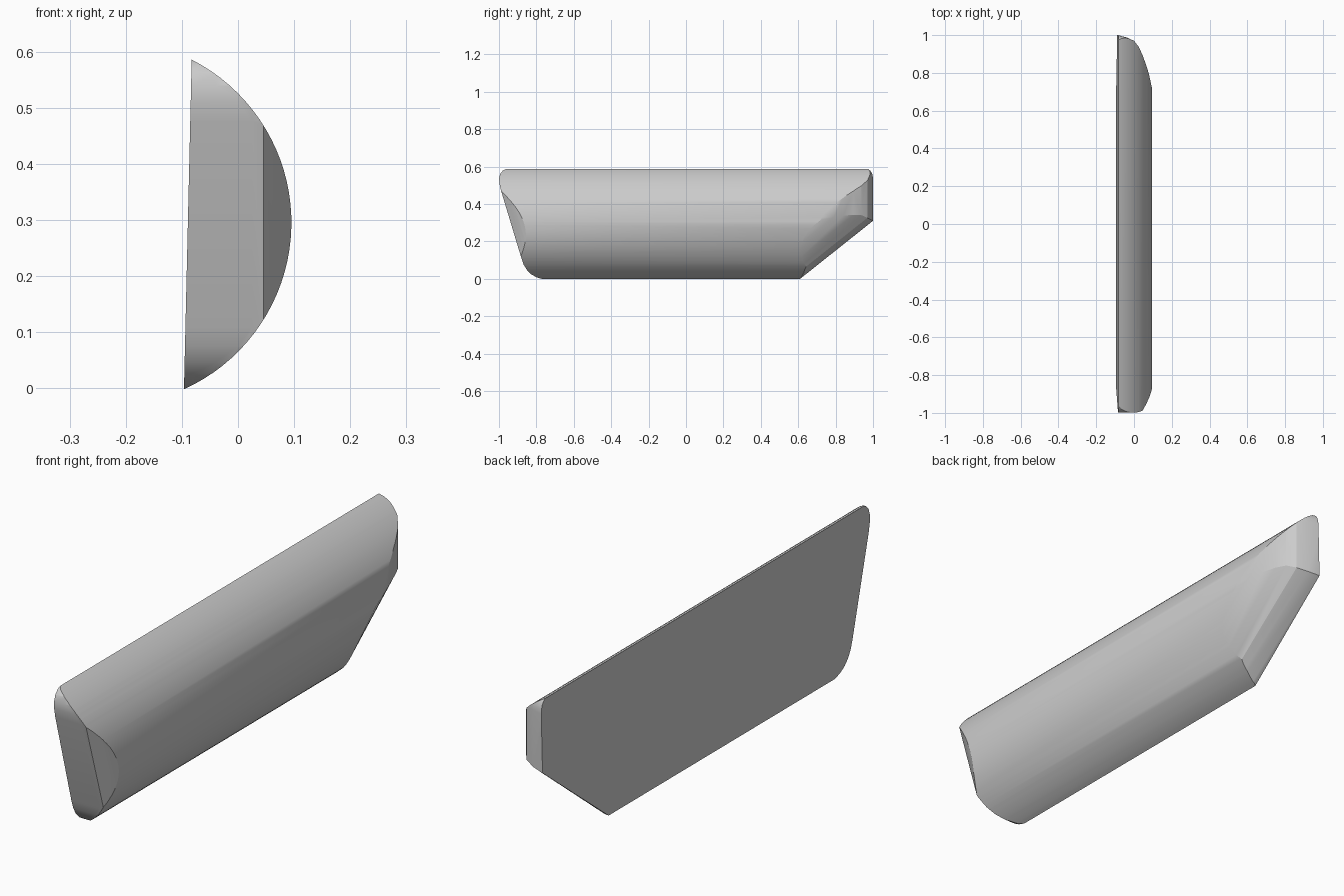
import bpy, bmesh, math

if "Cube" in bpy.data.objects:
    bpy.data.objects.remove(bpy.data.objects["Cube"])


def loft(name, rings):
    """Closed solid skinned through a list of equal-length rings."""
    bm = bmesh.new()
    vs = [[bm.verts.new(p) for p in r] for r in rings]
    n = len(vs[0])
    for a, b in zip(vs, vs[1:]):
        for i in range(n):
            j = (i + 1) % n
            bm.faces.new((a[i], a[j], b[j], b[i]))
    bm.faces.new(vs[0])
    bm.faces.new(vs[-1])
    bmesh.ops.recalc_face_normals(bm, faces=bm.faces)
    me = bpy.data.meshes.new(name)
    bm.to_mesh(me)
    bm.free()
    ob = bpy.data.objects.new(name, me)
    bpy.context.collection.objects.link(ob)
    return ob


# Domed bar: circular-segment cross-section with a slightly tilted flat back
R, CX, CZ = 0.3262, -0.231, 0.2955
a0 = math.atan2(0.0 - CZ, -0.097 - CX)
a1 = math.atan2(0.587 - CZ, -0.082 - CX)
N = 36
arc = []
for i in range(N + 1):
    a = a0 + (a1 - a0) * i / N
    arc.append((CX + R * math.cos(a), CZ + R * math.sin(a)))
bar = loft("domed_bar", [[(x, y, z) for x, z in arc] for y in (-1.1, 1.1)])


# End-shaping solid: side outline whose ends draw in towards the dome
def fillet(p, c, q, n=6):
    pts = []
    for i in range(n + 1):
        t = i / n
        pts.append(tuple((1 - t) ** 2 * u + 2 * t * (1 - t) * v + t * t * w
                         for u, v, w in zip(p, c, q)))
    return pts


def outline(x, front, back, slant):
    zc = (0.39 - back + slant) * 0.795
    pts = [(0.604 - slant, -0.005), (1 - back, zc)]
    pts += [(y - back, z) for y, z in
            fillet((1.0, 0.535), (1.0, 0.592), (0.945, 0.592))]
    pts += [(y + front, z) for y, z in
            fillet((-0.93, 0.592), (-1.025, 0.592), (-0.99, 0.475))]
    pts += [(y + front, z) for y, z in
            fillet((-0.88, 0.11), (-0.85, -0.004), (-0.73, -0.005))]
    return [(x, y, z) for y, z in pts]


# x, front inset, back inset, slanted-cut inset
sections = [(-0.13, 0, 0, 0), (-0.085, 0, 0, 0), (-0.04, 0, 0.012, 0.02),
            (0.0, 0, 0.03, 0.05), (0.025, 0, 0.062, 0.10),
            (0.045, 0, 0.105, 0.145), (0.065, 0.025, 0.16, 0.195),
            (0.08, 0.046, 0.21, 0.235), (0.095, 0.07, 0.28, 0.285),
            (0.11, 0.095, 0.36, 0.36)]
shaper = loft("end_shaper", [outline(*s) for s in sections])
shaper.hide_render = True

mod = bar.modifiers.new("ends", 'BOOLEAN')
mod.operation = 'INTERSECT'
mod.solver = 'EXACT'
mod.object = shaper
bpy.context.view_layer.objects.active = bar
bar.select_set(True)
bpy.ops.object.modifier_apply(modifier=mod.name)
bpy.data.objects.remove(shaper)
bpy.ops.object.shade_smooth_by_angle(angle=math.radians(25))
